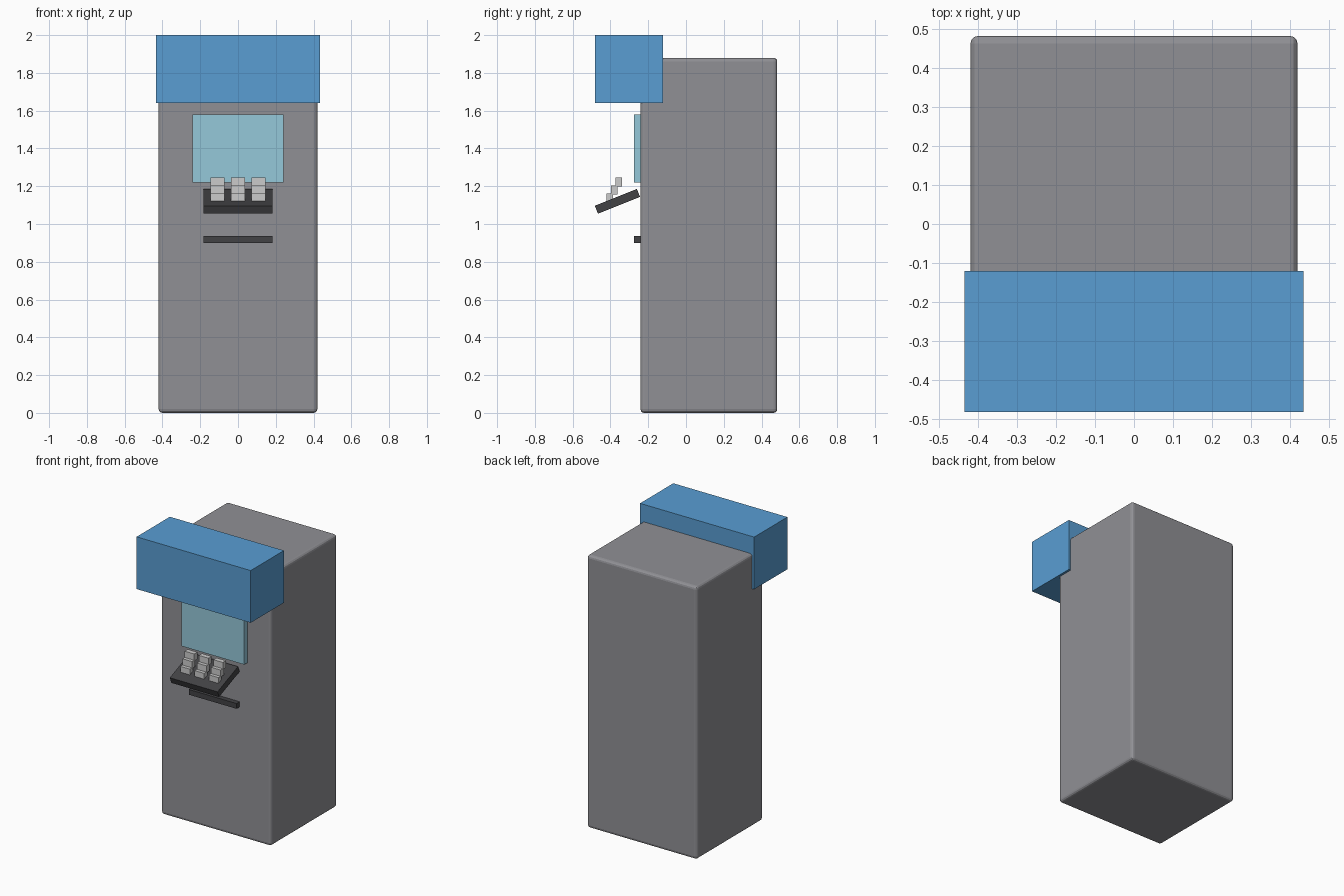
import bpy
from math import radians

if "Cube" in bpy.data.objects:
    bpy.data.objects.remove(bpy.data.objects["Cube"])


def material(name, rgb):
    m = bpy.data.materials.new(name)
    m.diffuse_color = (*rgb, 1.0)
    m.use_nodes = True
    m.node_tree.nodes["Principled BSDF"].inputs["Base Color"].default_value = m.diffuse_color
    return m


BLUE = material("blue", (0.10, 0.34, 0.65))
GLASS = material("pale_blue", (0.30, 0.58, 0.70))
DARK = material("dark_grey", (0.055, 0.055, 0.06))
BODY = material("body_grey", (0.28, 0.28, 0.30))


def box(name, center, size, mat=None, tilt=0.0):
    bpy.ops.mesh.primitive_cube_add(size=1, location=center)
    ob = bpy.context.object
    ob.name = name
    ob.scale = size
    bpy.ops.object.transform_apply(location=False, rotation=False, scale=True)
    ob.rotation_euler.x = radians(tilt)
    if mat:
        ob.data.materials.append(mat)
    return ob


# Cabinet with softened edges
cabinet = box("cabinet", (0, 0.121, 0.94), (0.84, 0.724, 1.88), BODY)
bevel = cabinet.modifiers.new("rounded_edges", 'BEVEL')
bevel.width = 0.02
bevel.segments = 3

# Overhanging header
box("header", (0, -0.302, 1.82), (0.87, 0.362, 0.36), BLUE)

# Screen and slot, set slightly into the cabinet front
box("screen", (0, -0.257, 1.40), (0.48, 0.036, 0.36), GLASS)
box("slot", (0, -0.257, 0.918), (0.364, 0.036, 0.036), DARK)

# Tilted keypad shelf
box("keypad_shelf", (0, -0.363, 1.12), (0.364, 0.24, 0.045), DARK, 21.8)

# Keys: three columns, rows stepping up and back
for row in range(3):
    for col in range(3):
        box(f"key_{row + 1}_{col + 1}",
            ((col - 1) * 0.109, -0.404 + row * 0.024, 1.137 + row * 0.043),
            (0.073, 0.034, 0.048))
